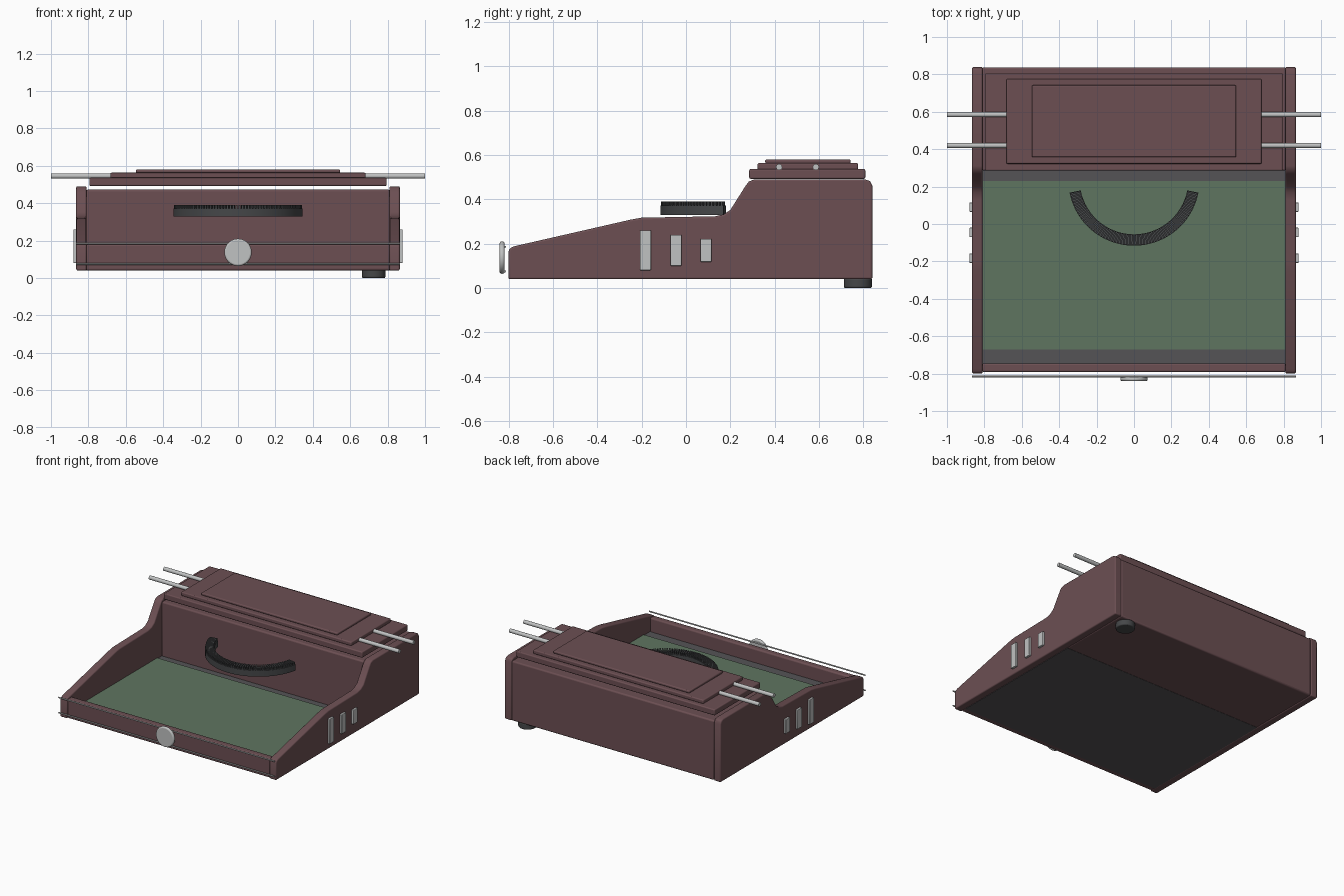
import bpy, bmesh, math
from mathutils import Matrix, Vector

cube = bpy.data.objects.get("Cube")
if cube:
    bpy.data.objects.remove(cube, do_unlink=True)


def material(name, r, g, b):
    m = bpy.data.materials.new(name)
    m.use_nodes = True
    m.diffuse_color = (r, g, b, 1)
    m.node_tree.nodes["Principled BSDF"].inputs["Base Color"].default_value = (r, g, b, 1)
    return m


LEATHER = material("brown leather", 0.15, 0.078, 0.086)
FELT = material("green felt", 0.113, 0.178, 0.117)
BOARD = material("grey board", 0.09, 0.087, 0.093)
RUBBER = material("dark rubber", 0.06, 0.063, 0.066)
METAL = material("pale metal", 0.53, 0.54, 0.54)


def finish(name, bm, mat, bevel=0, segments=3):
    bmesh.ops.recalc_face_normals(bm, faces=bm.faces)
    me = bpy.data.meshes.new(name)
    bm.to_mesh(me)
    bm.free()
    me.materials.append(mat)
    ob = bpy.data.objects.new(name, me)
    bpy.context.collection.objects.link(ob)
    if bevel:
        mod = ob.modifiers.new("soft edges", "BEVEL")
        mod.width, mod.segments, mod.limit_method = bevel, segments, "ANGLE"
        mod.angle_limit = math.radians(40)
    bpy.ops.object.select_all(action="DESELECT")
    ob.select_set(True)
    bpy.context.view_layer.objects.active = ob
    bpy.ops.object.shade_smooth_by_angle(angle=math.radians(35))
    return ob


def add_box(bm, xs, ys, zs):
    lo, hi = Vector((xs[0], ys[0], zs[0])), Vector((xs[1], ys[1], zs[1]))
    return bmesh.ops.create_cube(
        bm, size=1, matrix=Matrix.Translation((lo + hi) / 2) @ Matrix.Diagonal((*(hi - lo), 1)))["verts"]


def box(name, xs, ys, zs, mat, bevel=0):
    bm = bmesh.new()
    add_box(bm, xs, ys, zs)
    return finish(name, bm, mat, bevel)


def rod(name, centre, axis, radius, length, mat, sides=24, bevel=0):
    bm = bmesh.new()
    turn = Vector((0, 0, 1)).rotation_difference(Vector(axis)).to_matrix().to_4x4()
    bmesh.ops.create_cone(bm, cap_ends=True, segments=sides, radius1=radius, radius2=radius,
                          depth=length, matrix=Matrix.Translation(centre) @ turn)
    return finish(name, bm, mat, bevel)


# Curved side panels, extruded from a profile in (y, z)
profile = [(-0.8, 0.04), (-0.8, 0.165), (-0.795, 0.178), (-0.775, 0.188), (-0.25, 0.308),
           (-0.2, 0.317), (0.13, 0.323), (0.17, 0.332), (0.2, 0.352), (0.265, 0.455),
           (0.283, 0.48), (0.31, 0.49), (0.805, 0.49), (0.83, 0.482), (0.84, 0.46), (0.84, 0.04)]
for side, label in ((1, "left"), (-1, "right")):
    bm = bmesh.new()
    face = bm.faces.new([bm.verts.new((side * 0.81, y, z)) for y, z in profile])
    ext = bmesh.ops.extrude_face_region(bm, geom=[face])["geom"]
    bmesh.ops.translate(bm, vec=(side * 0.055, 0, 0),
                        verts=[v for v in ext if isinstance(v, bmesh.types.BMVert)])
    finish(label + "_side_panel", bm, LEATHER, 0.008)

    # Metal plates stepping down in height along the side
    for i, (y, half) in enumerate(((-0.183, 0.09), (-0.045, 0.07), (0.09, 0.052))):
        box(f"{label}_side_plate_{i + 1}", sorted((side * 0.86, side * 0.88)),
            (y - 0.025, y + 0.025), (0.17 - half, 0.17 + half), METAL, 0.004)

    # Handle rods in the lid
    for y, end in ((0.42, "front"), (0.585, "back")):
        rod(f"{label}_{end}_handle_rod", (side * 0.83, y, 0.545), (1, 0, 0), 0.014, 0.34, METAL, 20)

# Back case, front wall and tray floor
box("back_case", (-0.812, 0.812), (0.285, 0.838), (0.04, 0.472), LEATHER, 0.01)
box("front_wall", (-0.812, 0.812), (-0.792, -0.745), (0.04, 0.18), LEATHER, 0.01)
box("tray_floor", (-0.812, 0.812), (-0.755, 0.29), (0.04, 0.08), BOARD)
box("felt_mat", (-0.808, 0.808), (-0.67, 0.23), (0.078, 0.087), FELT)

# Stepped lid
for i, (x, y0, y1, z0, z1) in enumerate(((0.795, 0.285, 0.808, 0.492, 0.536),
                                         (0.682, 0.322, 0.776, 0.534, 0.563),
                                         (0.546, 0.357, 0.742, 0.561, 0.58))):
    box(f"lid_layer_{i + 1}", (-x, x), (y0, y1), (z0, z1), LEATHER, 0.007)

# Curved rack: an arc bar with a row of small teeth on top
CENTRE = Vector((0, 0.235, 0))
START, END = math.radians(191), math.radians(349)
bm = bmesh.new()
rings = []
STEPS = 48
for i in range(STEPS + 1):
    a = START + (END - START) * i / STEPS
    out = Vector((math.cos(a), math.sin(a), 0))
    rings.append([bm.verts.new(CENTRE + out * r + Vector((0, 0, z)))
                  for r, z in ((0.29, 0.328), (0.351, 0.328), (0.351, 0.372), (0.29, 0.372))])
for a, b in zip(rings, rings[1:]):
    for k in range(4):
        bm.faces.new((a[k], a[(k + 1) % 4], b[(k + 1) % 4], b[k]))
bm.faces.new(rings[0])
bm.faces.new(rings[-1])
finish("curved_rack", bm, RUBBER)

bm = bmesh.new()
TEETH = 60
for i in range(TEETH):
    a = START + (END - START) * (i + 0.5) / TEETH
    verts = add_box(bm, (0.293, 0.348), (-0.0045, 0.0045), (0.37, 0.389))
    bmesh.ops.transform(bm, matrix=Matrix.Translation(CENTRE) @ Matrix.Rotation(a, 4, "Z"), verts=verts)
finish("rack_teeth", bm, RUBBER)

# Front trim wires and round clasp
for z, label in ((0.185, "upper"), (0.075, "lower")):
    rod(label + "_trim_wire", (0, -0.816, z), (1, 0, 0), 0.005, 1.73, METAL, 8)
rod("front_clasp", (0, -0.829, 0.137), (0, 1, 0), 0.073, 0.022, METAL, 40, 0.009)

# Single round foot under the back corner
rod("back_foot", (0.725, 0.775, 0.022), (0, 0, 1), 0.063, 0.044, RUBBER, 32, 0.007)
